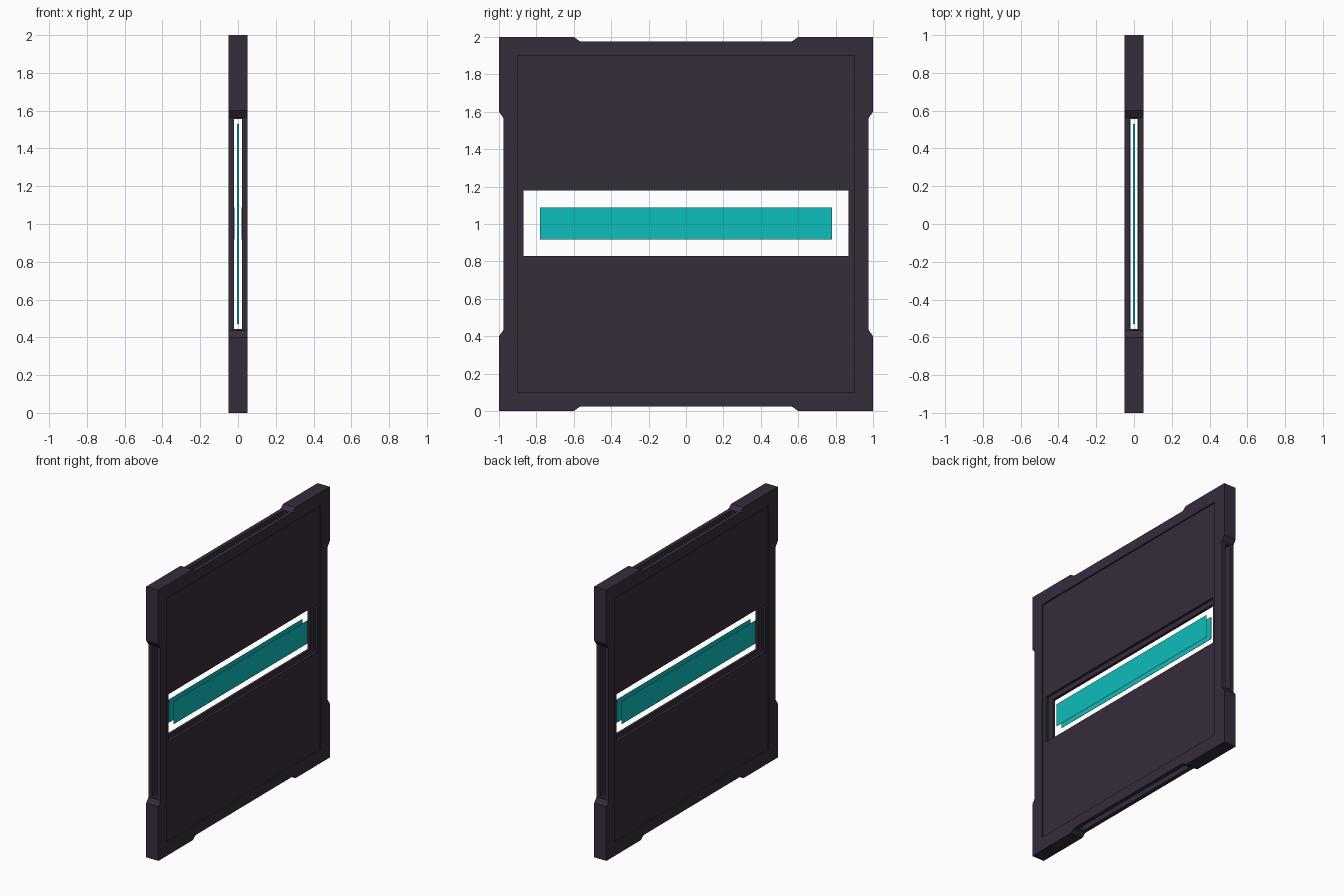
import bpy
import bmesh
from mathutils import Vector

if "Cube" in bpy.data.objects:
    bpy.data.objects.remove(bpy.data.objects["Cube"], do_unlink=True)


def make_material(name, rgb):
    mat = bpy.data.materials.new(name)
    mat.use_nodes = True
    colour = (*rgb, 1.0)
    mat.diffuse_color = colour
    mat.node_tree.nodes["Principled BSDF"].inputs["Base Color"].default_value = colour
    return mat


dark = make_material("dark plum metal", (0.036, 0.026, 0.044))
teal = make_material("bright teal", (0.005, 0.51, 0.51))
MID = Vector((0, 0, 1))


def add_object(name, bm, mat):
    bmesh.ops.recalc_face_normals(bm, faces=bm.faces)
    mesh = bpy.data.meshes.new(name)
    bm.to_mesh(mesh)
    bm.free()
    mesh.materials.append(mat)
    obj = bpy.data.objects.new(name, mesh)
    bpy.context.collection.objects.link(obj)
    return obj


def add_box(name, centre, half, mat):
    bm = bmesh.new()
    bmesh.ops.create_cube(bm, size=2)
    for v in bm.verts:
        v.co = Vector(a * b for a, b in zip(v.co, half)) + Vector(centre) + MID
    return add_object(name, bm, mat)


def cut(target, centre, half):
    cutter = add_box("cutter", centre, half, dark)
    cutter.hide_render = True
    mod = target.modifiers.new("cut", "BOOLEAN")
    mod.operation = "DIFFERENCE"
    mod.solver = "EXACT"
    mod.object = cutter
    bpy.context.view_layer.objects.active = target
    bpy.ops.object.modifier_apply(modifier=mod.name)
    bpy.data.objects.remove(cutter, do_unlink=True)


# Square slab with a shallow bevelled notch along each edge
side = [(-1, -1), (-0.6, -1), (-0.565, -0.975), (0.565, -0.975), (0.6, -1)]
outline = []
for turn in range(4):
    outline += side
    side = [(-b, a) for a, b in side]
bm = bmesh.new()
face = bm.faces.new([bm.verts.new((-0.05, y, z + 1)) for y, z in outline])
extruded = bmesh.ops.extrude_face_region(bm, geom=[face])["geom"]
for v in extruded:
    if isinstance(v, bmesh.types.BMVert):
        v.co.x = 0.05
panel = add_object("wall_panel", bm, dark)

# Shallow recess on both broad faces
for s in (-1, 1):
    cut(panel, (s * 0.08, 0, 0), (0.04, 0.9, 0.9))

# Long window and thin edge slots
cut(panel, (0, 0, 0.003), (0.2, 0.87, 0.175))
cut(panel, (0, 0, 0), (0.02, 1.2, 0.555))
cut(panel, (0, 0, 0), (0.0201, 0.5551, 1.2))

# Teal light strips inside the window and the edge slots
for s, where in ((-1, "right"), (1, "left")):
    add_box(f"window_strip_{where}", (s * 0.02, 0, 0.003), (0.001, 0.78, 0.085), teal)
for s, where in ((-1, "front"), (1, "back")):
    add_box(f"edge_strip_{where}", (0, s * 0.9, 0), (0.005, 0.001, 0.53), teal)
for s, where in ((-1, "bottom"), (1, "top")):
    add_box(f"edge_strip_{where}", (0, 0, s * 0.9), (0.005, 0.53, 0.001), teal)
